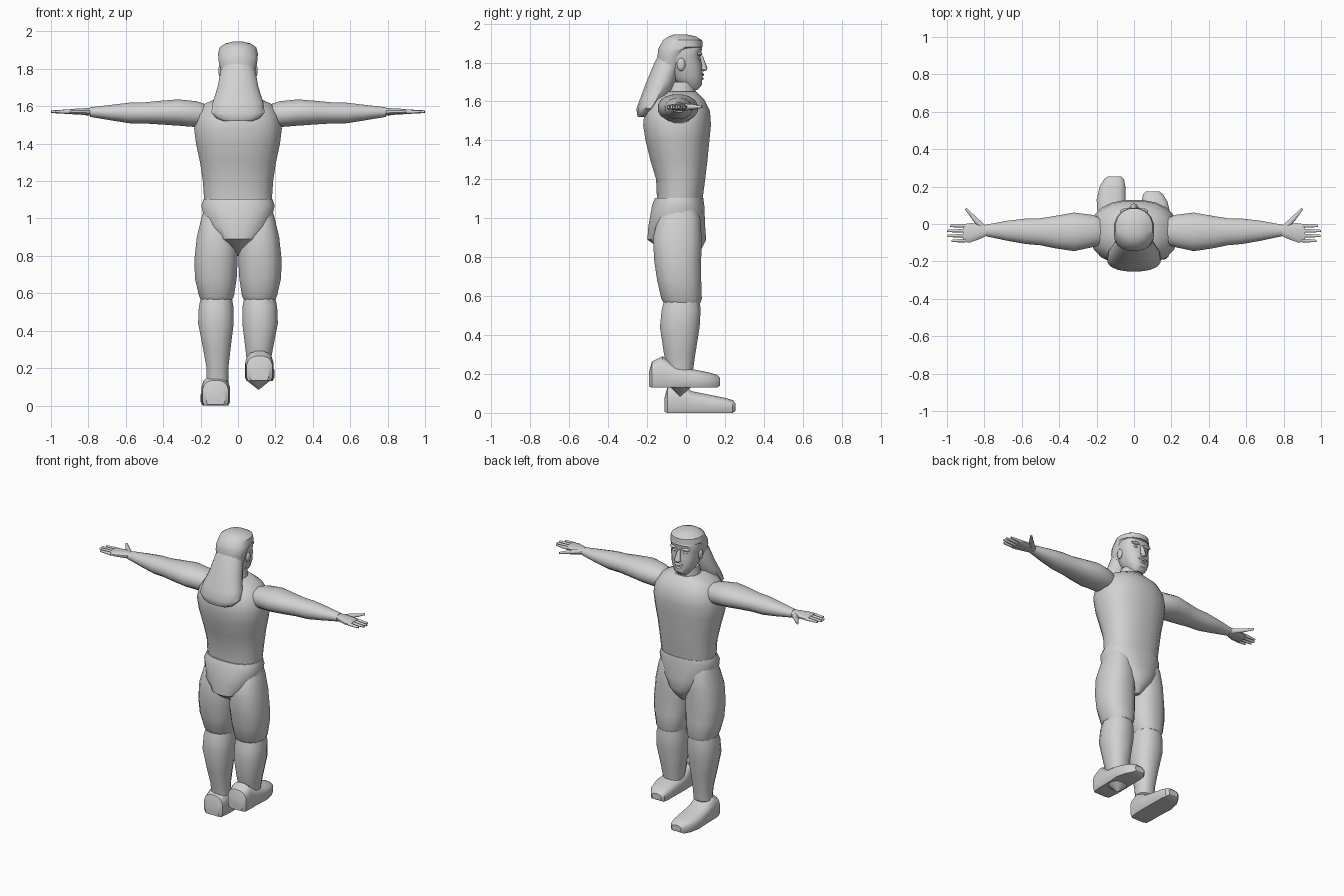
import bpy
import bmesh
import math
from mathutils import Vector

default_cube = bpy.data.objects.get("Cube")
if default_cube:
    bpy.data.objects.remove(default_cube, do_unlink=True)

grey = bpy.data.materials.new("plain grey")
grey.use_nodes = True
grey.diffuse_color = (0.64, 0.64, 0.64, 1)
grey.node_tree.nodes["Principled BSDF"].inputs["Base Color"].default_value = grey.diffuse_color


def finish(name, bm, crease=35):
    """Turn a bmesh into a smooth-shaded object with sharp creases."""
    bmesh.ops.recalc_face_normals(bm, faces=bm.faces)
    mesh = bpy.data.meshes.new(name)
    bm.to_mesh(mesh)
    bm.free()
    mesh.materials.append(grey)
    obj = bpy.data.objects.new(name, mesh)
    bpy.context.collection.objects.link(obj)
    bpy.ops.object.select_all(action="DESELECT")
    obj.select_set(True)
    bpy.context.view_layer.objects.active = obj
    bpy.ops.object.shade_smooth_by_angle(angle=math.radians(crease))
    return obj


def signed_power(value, power):
    return math.copysign(abs(value) ** power, value)


def place(axis, along, a, b):
    """Map a cross-section point (a, b) at a distance along an axis to space."""
    if axis == "x":
        return Vector((along, a, b))
    if axis == "y":
        return Vector((a, along, b))
    return Vector((a, b, along))


def loft(name, rings, axis="z", sides=16, power=0.85, side=1, shift=(0, 0, 0), flat=False):
    """Skin rounded sections given as (along, a_min, a_max, b_min, b_max)."""
    bm = bmesh.new()
    loops = []
    for along, a_min, a_max, b_min, b_max in rings:
        loop = []
        for i in range(sides):
            angle = math.tau * (i + 0.5) / sides
            u = signed_power(math.cos(angle), power)
            v = signed_power(math.sin(angle), power)
            a = (a_min + a_max) / 2 + u * (a_max - a_min) / 2
            b = (b_min + b_max) / 2 + v * (b_max - b_min) / 2
            if flat and v < 0:
                # sole: squash the lower half to a short wall
                b = b_min + (0.02 if v > -0.6 else 0)
            point = place(axis, along, a, b) + Vector(shift)
            point.x *= side
            loop.append(bm.verts.new(point))
        loops.append(loop)
    for low, high in zip(loops, loops[1:]):
        for i in range(sides):
            j = (i + 1) % sides
            bm.faces.new((low[i], low[j], high[j], high[i]))
    bm.faces.new(loops[0])
    bm.faces.new(loops[-1])
    return finish(name, bm)


def centred(name, rings, **options):
    """Loft upright sections given as (z, half_width, y_min, y_max)."""
    return loft(name, [(z, -w, w, back, front) for z, w, back, front in rings], **options)


def rod(name, start, end, thick, thin, side=1):
    """Tapered six-sided rod between two points."""
    start, end = Vector(start), Vector(end)
    start.x *= side
    end.x *= side
    direction = end - start
    bm = bmesh.new()
    bmesh.ops.create_cone(bm, cap_ends=True, segments=6, radius1=thick,
                          radius2=thin, depth=direction.length)
    turn = direction.to_track_quat("Z", "Y").to_matrix().to_4x4()
    bm.transform(turn)
    bmesh.ops.translate(bm, verts=bm.verts, vec=(start + end) / 2)
    return finish(name, bm, 65)


def blob(name, centre, size):
    """Small low-poly ellipsoid."""
    bm = bmesh.new()
    bmesh.ops.create_uvsphere(bm, u_segments=10, v_segments=6, radius=1)
    bmesh.ops.scale(bm, verts=bm.verts, vec=size)
    bmesh.ops.translate(bm, verts=bm.verts, vec=centre)
    return finish(name, bm, 50)


# Trunk
centred("torso", [
    (1.09, .182, -.15, .085), (1.2, .19, -.155, .1), (1.3, .205, -.185, .112),
    (1.4, .227, -.21, .122), (1.48, .237, -.222, .13), (1.55, .222, -.215, .125),
    (1.61, .185, -.18, .095), (1.65, .1, -.12, .055),
], sides=20)
centred("pelvis", [
    (.8, .025, -.06, .04), (.84, .06, -.13, .08), (.89, .115, -.2, .105),
    (.96, .175, -.195, .1), (1.07, .198, -.175, .095), (1.105, .185, -.16, .09),
], sides=20)
centred("neck", [(1.58, .09, -.12, .06), (1.7, .07, -.09, .045)], power=1)

# Head and face
centred("head", [
    (1.66, .035, .0, .06), (1.685, .058, -.04, .083), (1.73, .08, -.08, .086),
    (1.79, .092, -.11, .083), (1.83, .098, -.12, .074), (1.87, .1, -.12, .084),
    (1.92, .08, -.1, .06),
], power=.8)
rod("nose_bridge", (0, .075, 1.835), (0, .09, 1.765), .01, .022)
blob("nose_tip", (0, .09, 1.768), (.02, .018, .013))
blob("moustache", (0, .08, 1.738), (.036, .014, .009))
blob("lower_lip", (0, .082, 1.717), (.024, .01, .007))
for side, label in ((1, "left"), (-1, "right")):
    blob(label + "_brow", (side * .042, .068, 1.845), (.034, .016, .01))
    blob(label + "_eye", (side * .04, .064, 1.82), (.016, .012, .008))
    blob(label + "_ear", (side * .094, -.025, 1.79), (.012, .022, .034))

# Hair: cap over the skull and a long flared fall behind
centred("hair_cap", [
    (1.77, .088, -.15, -.01), (1.83, .104, -.148, .0), (1.865, .107, -.145, .035),
    (1.88, .109, -.14, .088), (1.915, .1, -.12, .085), (1.935, .07, -.09, .05),
    (1.945, .03, -.06, .0),
], power=.95)
centred("hair_fall", [
    (1.52, .075, -.247, -.2), (1.535, .115, -.253, -.17), (1.565, .145, -.255, -.13),
    (1.62, .138, -.235, -.09), (1.7, .112, -.205, -.05), (1.8, .092, -.163, -.025),
    (1.84, .07, -.14, -.03),
], power=.9)

# Limbs, shared by both sides
thigh = [
    (.565, .03, .2, -.115, .075), (.585, .02, .21, -.128, .083), (.68, .005, .232, -.15, .08),
    (.78, .0, .235, -.165, .08), (.9, .005, .222, -.172, .082),
    (1.0, .02, .198, -.145, .075), (1.06, .06, .18, -.1, .05),
]
calf = [
    (.085, .108, .112, -.033, -.027), (.13, .05, .17, -.08, .025),
    (.2, .05, .17, -.092, .035), (.3, .038, .188, -.115, .05),
    (.44, .02, .216, -.137, .073), (.53, .022, .212, -.128, .078), (.6, .035, .195, -.11, .07),
]
arm = [
    (.17, -.11, .03, 1.5, 1.61), (.22, -.125, .05, 1.487, 1.628),
    (.32, -.147, .063, 1.495, 1.638), (.42, -.132, .045, 1.502, 1.63),
    (.5, -.115, .032, 1.507, 1.622), (.58, -.108, .03, 1.508, 1.62),
    (.68, -.09, .018, 1.524, 1.608), (.79, -.066, -.003, 1.543, 1.595),
]
palm = [
    (.78, -.06, -.008, 1.55, 1.592), (.82, -.08, .004, 1.553, 1.59),
    (.875, -.1, .006, 1.556, 1.587), (.915, -.098, .0, 1.56, 1.582),
]
foot = [
    (-.19, .065, .165, .005, .08), (-.175, .045, .185, .0, .135),
    (-.12, .038, .19, .0, .162), (-.05, .036, .19, .0, .112),
    (.05, .038, .196, .0, .092), (.12, .04, .18, .0, .078),
    (.16, .048, .155, .0, .066), (.175, .065, .135, .01, .05),
]
finger_tips = (.975, .998, 1, .985)

for side, label in ((1, "left"), (-1, "right")):
    loft(label + "_thigh", thigh, side=side)
    loft(label + "_calf", calf, side=side, sides=12)
    loft(label + "_arm", arm, axis="x", side=side, power=.95)
    loft(label + "_palm", palm, axis="x", side=side, sides=12)
    # Fingers spread evenly across the palm, thumb towards the face side
    for i, tip in enumerate(finger_tips):
        y = -.088 + .026 * i
        rod(f"{label}_finger_{i + 1}", (.9, y, 1.571), (tip, y * 1.03, 1.571), .0125, .007, side)
    rod(label + "_thumb_base", (.8, -.025, 1.57), (.855, .03, 1.572), .02, .015, side)
    rod(label + "_thumb", (.85, .025, 1.572), (.9, .083, 1.574), .015, .007, side)

# Feet: the left one is raised, the right one stands forward on the ground
loft("left_foot", foot, axis="y", shift=(0, 0, .13), flat=True, power=.8)
loft("right_foot", foot, axis="y", side=-1, shift=(.005, .08, 0), flat=True, power=.8)
